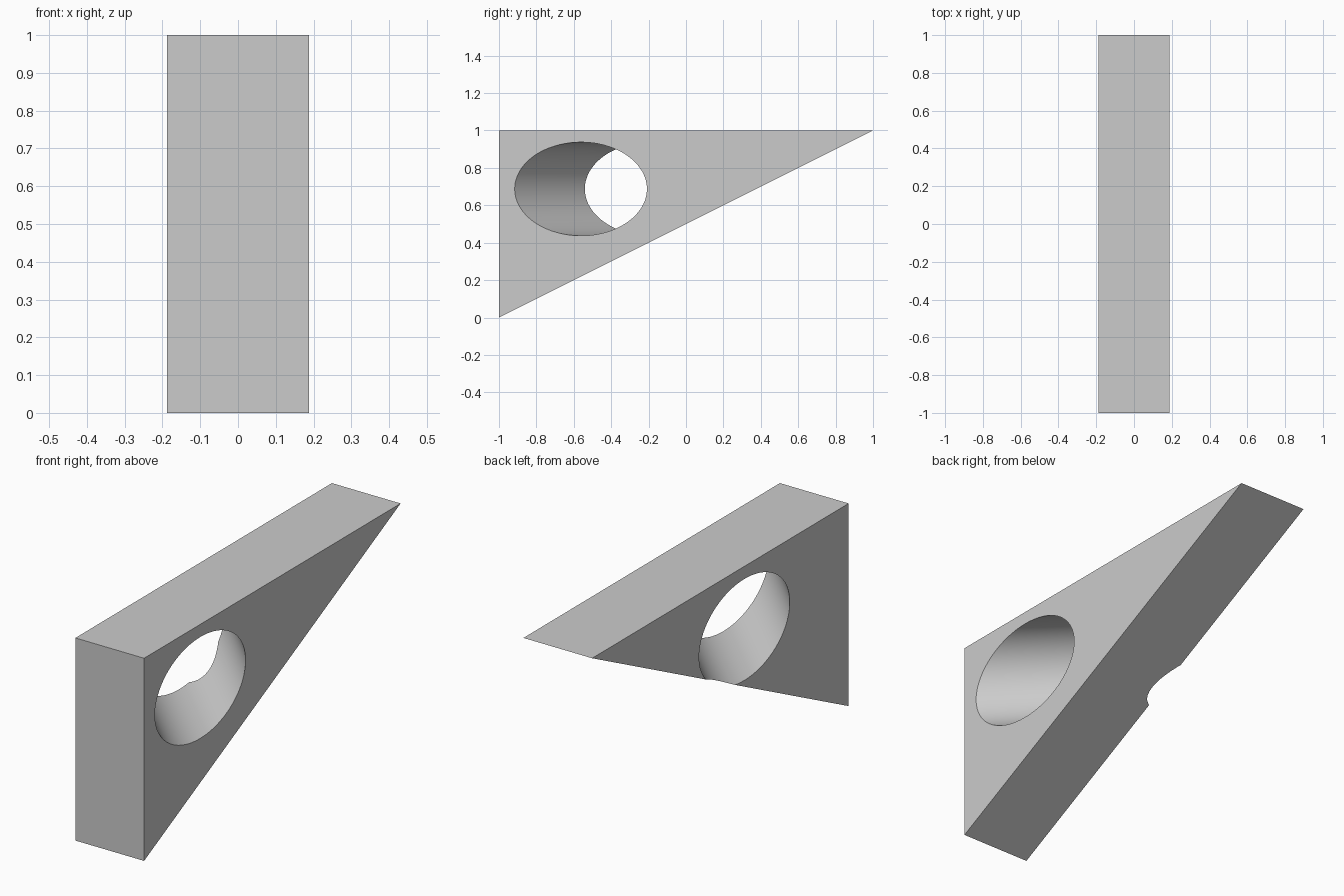
import bpy
import bmesh
import math

if "Cube" in bpy.data.objects:
    bpy.data.objects.remove(bpy.data.objects["Cube"], do_unlink=True)

HALF_WIDTH = 0.1875

grey = bpy.data.materials.new("light grey")
grey.use_nodes = True
color = (0.6, 0.6, 0.6, 1)
grey.diffuse_color = color
grey.node_tree.nodes["Principled BSDF"].inputs["Base Color"].default_value = color

# Triangular wedge, extruded across its width
bm = bmesh.new()
profile = [(-1, 0), (1, 1), (-1, 1)]
side = bm.faces.new([bm.verts.new((-HALF_WIDTH, y, z)) for y, z in profile])
extruded = bmesh.ops.extrude_face_region(bm, geom=[side])
moved = [v for v in extruded["geom"] if isinstance(v, bmesh.types.BMVert)]
bmesh.ops.translate(bm, verts=moved, vec=(2 * HALF_WIDTH, 0, 0))
bmesh.ops.recalc_face_normals(bm, faces=bm.faces)
mesh = bpy.data.meshes.new("wedge_block")
bm.to_mesh(mesh)
bm.free()
wedge = bpy.data.objects.new("wedge_block", mesh)
bpy.context.collection.objects.link(wedge)
mesh.materials.append(grey)

# Round hole bored diagonally through the wedge
bpy.ops.mesh.primitive_cylinder_add(
    vertices=96, radius=0.25, depth=3,
    location=(0, -0.375, 0.6875), rotation=(math.pi / 2, 0, math.pi / 4))
cutter = bpy.context.object
cutter.name = "hole_cutter"
cutter.hide_render = True
cutter.data.materials.append(grey)

bore = wedge.modifiers.new("bore", "BOOLEAN")
bore.operation = "DIFFERENCE"
bore.solver = "EXACT"
bore.object = cutter

bpy.ops.object.select_all(action="DESELECT")
wedge.select_set(True)
bpy.context.view_layer.objects.active = wedge
bpy.ops.object.modifier_apply(modifier=bore.name)
bpy.data.objects.remove(cutter, do_unlink=True)

# Smooth bore wall, crisp outer edges
bpy.ops.object.shade_smooth_by_angle(angle=math.radians(25))
